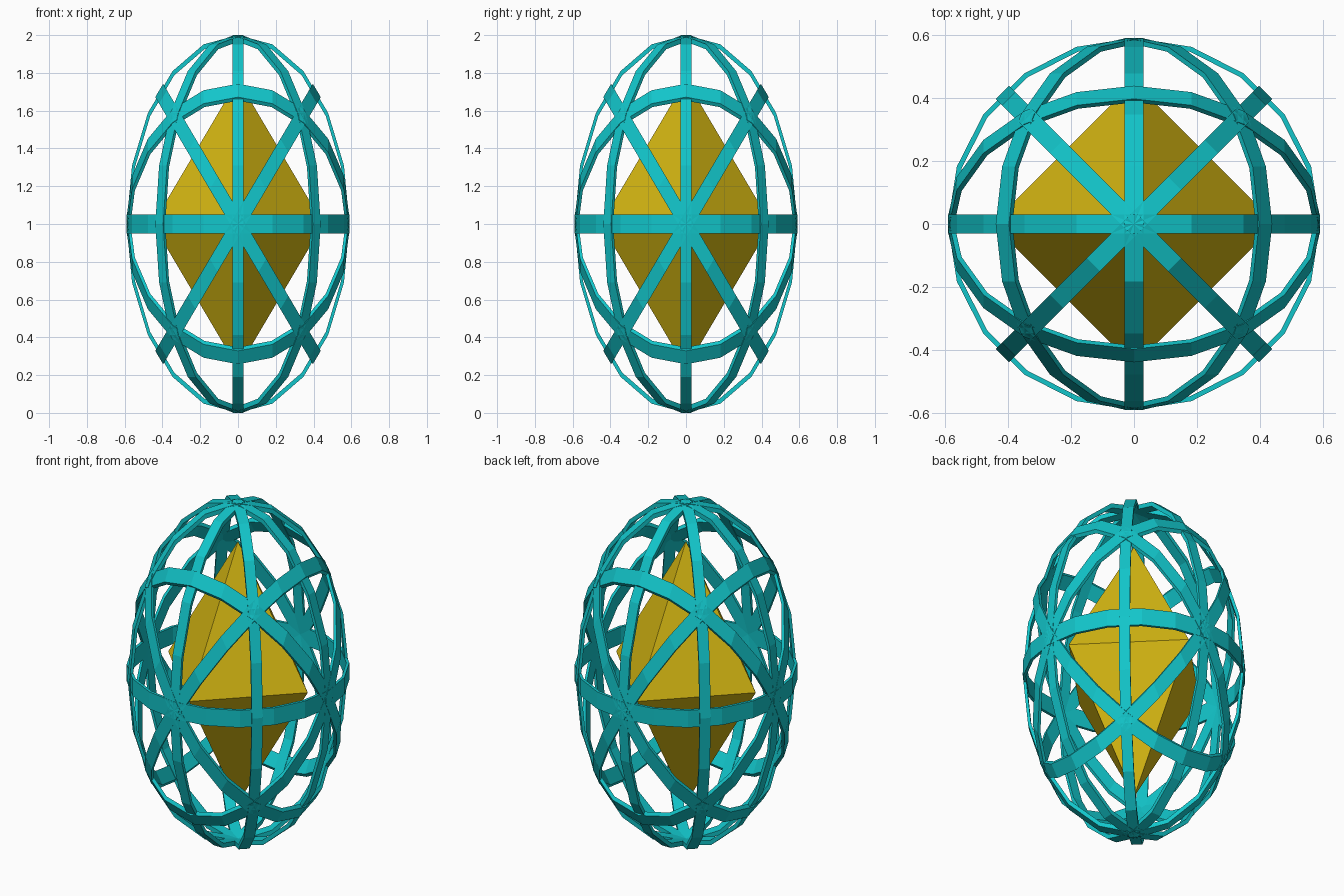
import bpy, bmesh, math
from mathutils import Vector, Matrix

if "Cube" in bpy.data.objects:
    bpy.data.objects.remove(bpy.data.objects["Cube"])

SEGMENTS = 20      # sides of every ring
WIDTH = 0.10       # band width before squashing
THICK = 0.027      # band thickness before squashing
CORE = 0.765       # core half height before squashing
# everything is modelled on a unit sphere, then squashed into an egg standing on z = 0
EGG = Matrix.Translation((0, 0, 1)) @ Matrix.Diagonal((0.59, 0.59, 1, 1))


def material(name, rgb):
    m = bpy.data.materials.new(name)
    m.diffuse_color = (*rgb, 1)
    m.use_nodes = True
    m.node_tree.nodes["Principled BSDF"].inputs["Base Color"].default_value = m.diffuse_color
    return m


def finish(bm, name, mat):
    bm.transform(EGG)
    bmesh.ops.recalc_face_normals(bm, faces=bm.faces)
    me = bpy.data.meshes.new(name)
    bm.to_mesh(me)
    bm.free()
    me.materials.append(mat)
    ob = bpy.data.objects.new(name, me)
    bpy.context.collection.objects.link(ob)
    return ob


def band(name, u, v, mat):
    """Flat rectangular ring around the sphere in the plane of u and v."""
    u, v = Vector(u).normalized(), Vector(v).normalized()
    n = u.cross(v)
    bm = bmesh.new()
    rings = []
    for i in range(SEGMENTS):
        a = 2 * math.pi * i / SEGMENTS
        d = u * math.cos(a) + v * math.sin(a)
        rings.append([bm.verts.new(d * r + n * w) for r, w in (
            (1, -WIDTH / 2), (1, WIDTH / 2),
            (1 - THICK, WIDTH / 2), (1 - THICK, -WIDTH / 2))])
    for i in range(SEGMENTS):
        p, q = rings[i], rings[(i + 1) % SEGMENTS]
        for k in range(4):
            bm.faces.new((p[k], p[(k + 1) % 4], q[(k + 1) % 4], q[k]))
    return finish(bm, name, mat)


teal = material("teal", (0.006, 0.56, 0.59))
yellow = material("yellow", (0.66, 0.47, 0.006))

# cage: three straight rings and six diagonal rings
X, Y, Z = (1, 0, 0), (0, 1, 0), (0, 0, 1)
for name, a, b, c in (("x", X, Y, Z), ("y", Y, Z, X), ("z", Z, X, Y)):
    band(f"cage_ring_{name}", b, c, teal)
    for label, s in (("a", 1), ("b", -1)):
        band(f"cage_diagonal_{name}_{label}", a, Vector(b) + s * Vector(c), teal)

# core: octahedron crystal
bm = bmesh.new()
tips = [Vector(d) * s * CORE for d in (X, Y, Z) for s in (1, -1)]
for t in tips:
    bm.verts.new(t)
bmesh.ops.convex_hull(bm, input=bm.verts)
finish(bm, "crystal_core", yellow)
